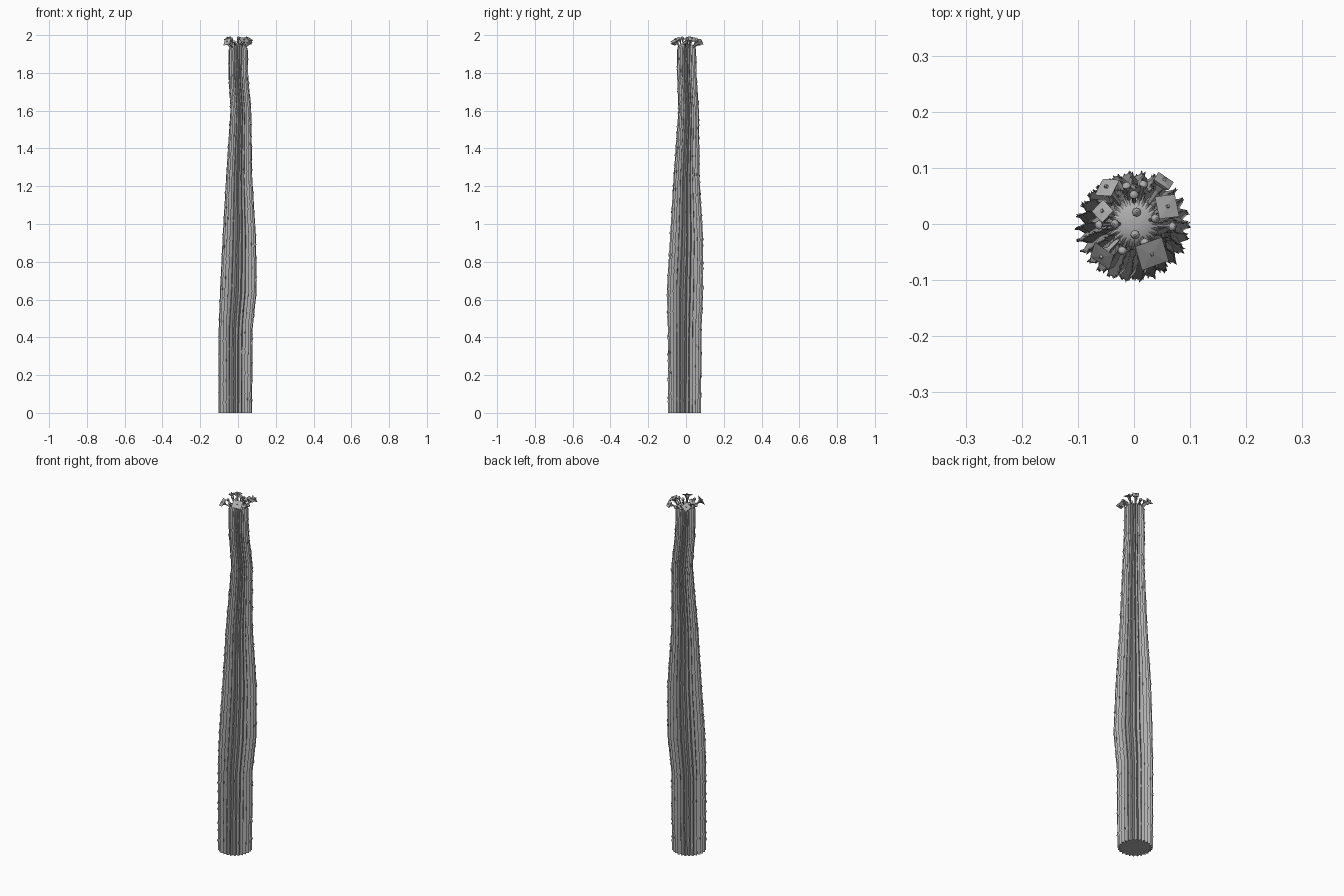
import bpy, bmesh, math, random
from mathutils import Vector

random.seed(4)
if "Cube" in bpy.data.objects:
    bpy.data.objects.remove(bpy.data.objects["Cube"], do_unlink=True)

grey = bpy.data.materials.new("plain grey")
grey.use_nodes = True
COLOUR = (0.42, 0.42, 0.42, 1)
grey.diffuse_color = COLOUR
grey.node_tree.nodes["Principled BSDF"].inputs["Base Color"].default_value = COLOUR

RIBS = 26
UP = Vector((0, 0, 1))
# Trunk stations: height, centre x, centre y, radius
STATIONS = [(0, -.014, -.008, .088), (.45, -.012, -.007, .09),
            (.65, .002, -.005, .097), (.93, .007, .003, .088),
            (1.25, .006, .003, .069), (1.6, .015, .014, .055),
            (1.78, .002, .005, .052), (1.92, .001, .003, .051)]


def finish(bm, name, smooth=True):
    bmesh.ops.recalc_face_normals(bm, faces=bm.faces)
    mesh = bpy.data.meshes.new(name)
    bm.to_mesh(mesh)
    bm.free()
    mesh.materials.append(grey)
    obj = bpy.data.objects.new(name, mesh)
    bpy.context.collection.objects.link(obj)
    if smooth:
        bpy.ops.object.select_all(action="DESELECT")
        obj.select_set(True)
        bpy.context.view_layer.objects.active = obj
        bpy.ops.object.shade_smooth_by_angle(angle=math.radians(35))
    return obj


def bridge(bm, a, b):
    for i in range(len(a)):
        j = (i + 1) % len(a)
        bm.faces.new((a[i], a[j], b[j], b[i]))


def trunk_at(z):
    for a, b in zip(STATIONS, STATIONS[1:]):
        if z <= b[0]:
            t = (z - a[0]) / (b[0] - a[0])
            return [p + (q - p) * t for p, q in zip(a, b)]
    return STATIONS[-1]


# Ribbed trunk with a domed crown
bm = bmesh.new()
rings = []
crown = [(1.94, .001, .003, .046), (1.95, .001, .003, .03), (1.953, .001, .003, .012)]
for z, cx, cy, r in STATIONS + crown:
    ring = []
    for i in range(RIBS * 2):
        a = math.pi * i / RIBS
        rr = r if i % 2 == 0 else r * .84
        ring.append(bm.verts.new((cx + rr * math.cos(a), cy + rr * math.sin(a), z)))
    rings.append(ring)
for a, b in zip(rings, rings[1:]):
    bridge(bm, a, b)
bm.faces.new(rings[0])
bm.faces.new(rings[-1])
finish(bm, "trunk")

# Short spines along the rib crests
bm = bmesh.new()
for i in range(RIBS):
    a = math.tau * i / RIBS
    out = Vector((math.cos(a), math.sin(a), 0))
    side = Vector((-math.sin(a), math.cos(a), 0))
    z = random.uniform(.05, .12)
    while z < 1.88:
        _, cx, cy, r = trunk_at(z)
        base = Vector((cx, cy, z)) + out * (r - .003)
        tip = bm.verts.new(base + out * .007 + side * random.uniform(-.004, .004))
        foot = [bm.verts.new(base + d) for d in
                (UP * .014, side * .003, UP * -.014, side * -.003)]
        for k in range(4):
            bm.faces.new((foot[k], foot[(k + 1) % 4], tip))
        z += random.uniform(.09, .13)
finish(bm, "spines", False)


def stem_base(x, y):
    # Stalks start part-way in on the crown and lean outward
    d = Vector((x, y, 0))
    return d * min(.62, .04 / max(d.length, .001)) + UP * 1.935


def lathe(bm, start, end, profile, sides, turn):
    axis = end - start
    rot = UP.rotation_difference(axis.normalized())
    rings = []
    for t, r in profile:
        ring = []
        for k in range(sides):
            a = turn + math.tau * k / sides
            p = Vector((r * math.cos(a), r * math.sin(a), 0))
            ring.append(bm.verts.new(start + axis * t + rot @ p))
        rings.append(ring)
    for a, b in zip(rings, rings[1:]):
        bridge(bm, a, b)
    bm.faces.new(rings[0])
    bm.faces.new(rings[-1])


# Open flowers: square trumpets with a small raised centre
FLOWERS = [(-.048, .065, 1.97, .026, .5), (.053, .077, 1.965, .023, .2),
           (-.056, .023, 1.985, .021, .0), (.059, .031, 1.98, .029, .95),
           (-.057, -.057, 1.965, .030, .3), (.032, -.053, 1.975, .036, 1.1)]
TRUMPET = [(0, .004), (.6, .005), (.82, .011), (.9, .02), (1, None),
           (1.03, .004), (1.12, .003)]
bm = bmesh.new()
for x, y, z, r, turn in FLOWERS:
    profile = [(t, r if s is None else min(s, r * .8)) for t, s in TRUMPET]
    lathe(bm, stem_base(x, y), Vector((x, y, z)), profile, 4, turn)
finish(bm, "flowers", False)

# Closed buds: round heads on thin stalks
BUDS = [(0, .055, 1.97), (.04, .01, 1.985), (.005, .022, 1.99), (-.036, 0, 1.985),
        (.002, -.02, 1.99), (.072, -.005, 1.965), (-.022, -.05, 1.97),
        (.02, -.035, 1.98), (-.014, .072, 1.955), (-.066, -.002, 1.96),
        (.018, .075, 1.955)]
BUD = [(0, .003), (.65, .0035), (.75, .0065), (.87, .0085), (.98, .0065), (1.05, .002)]
bm = bmesh.new()
for x, y, z in BUDS:
    lathe(bm, stem_base(x, y), Vector((x, y, z)), BUD, 8, 0)
finish(bm, "buds")
